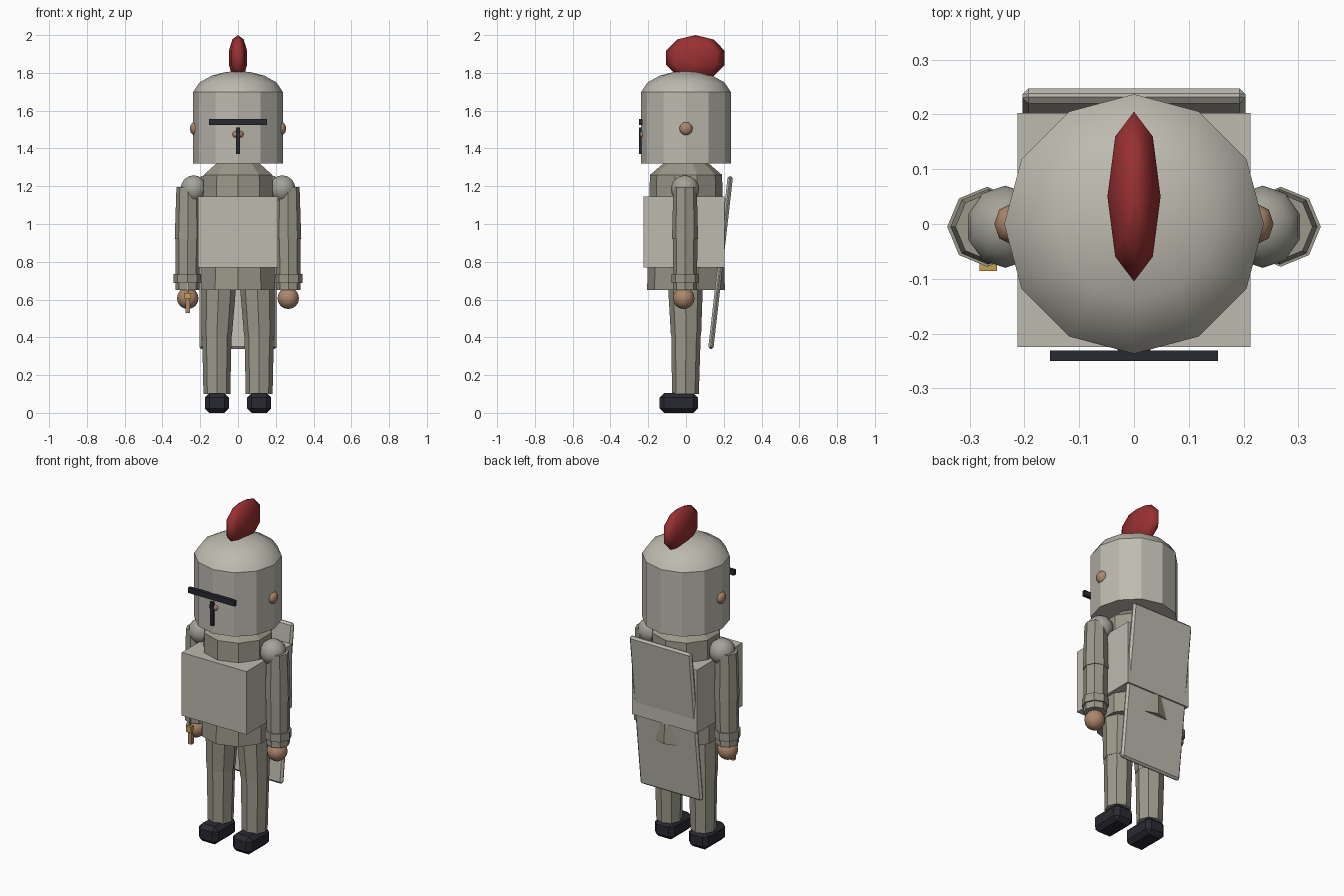
import bpy, bmesh, math
from mathutils import Matrix, Vector

if "Cube" in bpy.data.objects:
    bpy.data.objects.remove(bpy.data.objects["Cube"])


def material(name, rgb):
    m = bpy.data.materials.new(name)
    m.diffuse_color = (*rgb, 1)
    m.use_nodes = True
    m.node_tree.nodes["Principled BSDF"].inputs["Base Color"].default_value = m.diffuse_color
    return m


PLATE = material("plate steel", (0.51, 0.49, 0.43))
MAIL = material("mail grey", (0.33, 0.315, 0.255))
SHOULDER = material("shoulder steel", (0.37, 0.365, 0.315))
SKIN = material("skin", (0.42, 0.24, 0.15))
RED = material("plume red", (0.32, 0.03, 0.032))
DARK = material("dark leather", (0.022, 0.022, 0.032))
GOLD = material("gold", (0.55, 0.36, 0.08))


def finish(bm, name, mat, smooth=False):
    bmesh.ops.recalc_face_normals(bm, faces=bm.faces[:])
    me = bpy.data.meshes.new(name)
    bm.to_mesh(me)
    bm.free()
    me.materials.append(mat)
    for p in me.polygons:
        p.use_smooth = smooth
    ob = bpy.data.objects.new(name, me)
    bpy.context.collection.objects.link(ob)
    return ob


def box(name, mat, lo, hi, bevel=0, tilt=0):
    """Box between two corners, optionally bevelled and tilted about x."""
    lo, hi = Vector(lo), Vector(hi)
    bm = bmesh.new()
    bmesh.ops.create_cube(bm, size=1)
    bmesh.ops.scale(bm, vec=hi - lo, verts=bm.verts[:])
    if bevel:
        bmesh.ops.bevel(bm, geom=bm.edges[:], offset=bevel, segments=1,
                        affect='EDGES', profile=0.5)
    bmesh.ops.transform(bm, verts=bm.verts[:],
                        matrix=Matrix.Translation((lo + hi) / 2) @ Matrix.Rotation(tilt, 4, 'X'))
    return finish(bm, name, mat)


def ball(name, mat, loc, radii, seg=12, rings=8, smooth=True):
    bm = bmesh.new()
    bmesh.ops.create_uvsphere(bm, u_segments=seg, v_segments=rings, radius=1)
    bmesh.ops.scale(bm, vec=radii, verts=bm.verts[:])
    bmesh.ops.translate(bm, vec=loc, verts=bm.verts[:])
    return finish(bm, name, mat, smooth)


def lathe(name, mat, sides, rings, smooth=False, cap_bottom=True):
    """Stack of polygon rings, each given as (x, y, z, radius)."""
    bm = bmesh.new()
    loops = []
    for x, y, z, r in rings:
        loops.append([bm.verts.new((x + r * math.sin(2 * math.pi * i / sides),
                                    y + r * math.cos(2 * math.pi * i / sides), z))
                      for i in range(sides)])
    for a, b in zip(loops, loops[1:]):
        for i in range(sides):
            j = (i + 1) % sides
            bm.faces.new((a[i], a[j], b[j], b[i]))
    if cap_bottom:
        bm.faces.new(loops[0])
    bm.faces.new(loops[-1])
    bmesh.ops.remove_doubles(bm, verts=bm.verts[:], dist=1e-5)
    return finish(bm, name, mat, smooth)


# Helmet with rounded crown and plume
lathe("helmet", PLATE, 12, [(0, 0, 1.32, .237), (0, 0, 1.70, .237)])
lathe("helmet_crown", PLATE, 12, [(0, 0, 1.70, .237), (0, 0, 1.75, .203), (0, 0, 1.785, .14),
                                  (0, 0, 1.803, .07), (0, 0, 1.81, .01)],
      smooth=True, cap_bottom=False)
ball("plume", RED, (0, .05, 1.88), (.051, .163, .12), 8, 5)

# Face openings, nose and ears
box("eye_slit", DARK, (-.153, -.25, 1.525), (.153, -.231, 1.557))
box("breath_slit", DARK, (-.01, -.25, 1.37), (.01, -.231, 1.51))
ball("nose", SKIN, (0, -.22, 1.475), (.035, .028, .024), 8, 6)
for s, side in ((-1, "right"), (1, "left")):
    ball(side + "_ear", SKIN, (s * .225, 0, 1.505), (.03, .037, .037), 8, 6)

# Body: mail shirt with sloping collar, chest plate on top
lathe("mail_shirt", MAIL, 10, [(0, 0, .65, .206), (0, 0, 1.26, .191), (0, 0, 1.325, .115)])
box("chest_plate", PLATE, (-.213, -.225, .77), (.213, .203, 1.145))

for s, side in ((-1, "right"), (1, "left")):
    # Arms
    ball(side + "_shoulder", SHOULDER, (s * .235, -.005, 1.185), (.073, .075, .073), 10, 8)
    lathe(side + "_upper_arm", MAIL, 8, [(s * .266, -.005, .92, .069), (s * .264, -.005, 1.195, .062)])
    lathe(side + "_forearm", MAIL, 8, [(s * .268, -.005, .65, .064), (s * .266, -.005, .925, .065)])
    lathe(side + "_cuff", MAIL, 8, [(s * .268, -.005, .688, .073), (s * .268, -.005, .735, .073)])
    ball(side + "_hand", SKIN, (s * .266, -.012, .607), (.057, .057, .057), 12, 8)
    # Legs and shoes
    lathe(side + "_thigh", MAIL, 8, [(s * .112, 0, .41, .08), (s * .102, -.003, .67, .092)])
    lathe(side + "_shin", MAIL, 8, [(s * .112, -.003, .10, .071), (s * .112, 0, .415, .078)])
    box(side + "_shoe", DARK, (s * .112 - .064, -.14, 0), (s * .112 + .064, .063, .105), bevel=.024)

# Small sword held in the right hand
box("sword_guard", GOLD, (-.282, -.086, .603), (-.25, -.055, .636))
box("sword_grip", SKIN, (-.278, -.075, .528), (-.254, -.05, .6))
box("sword_blade", PLATE, (-.27, -.075, .63), (-.262, -.068, .69))

# Tilted shield slung on the back
box("shield", PLATE, (-.204, .169, .335), (.204, .197, 1.257), bevel=.011, tilt=-.113)
